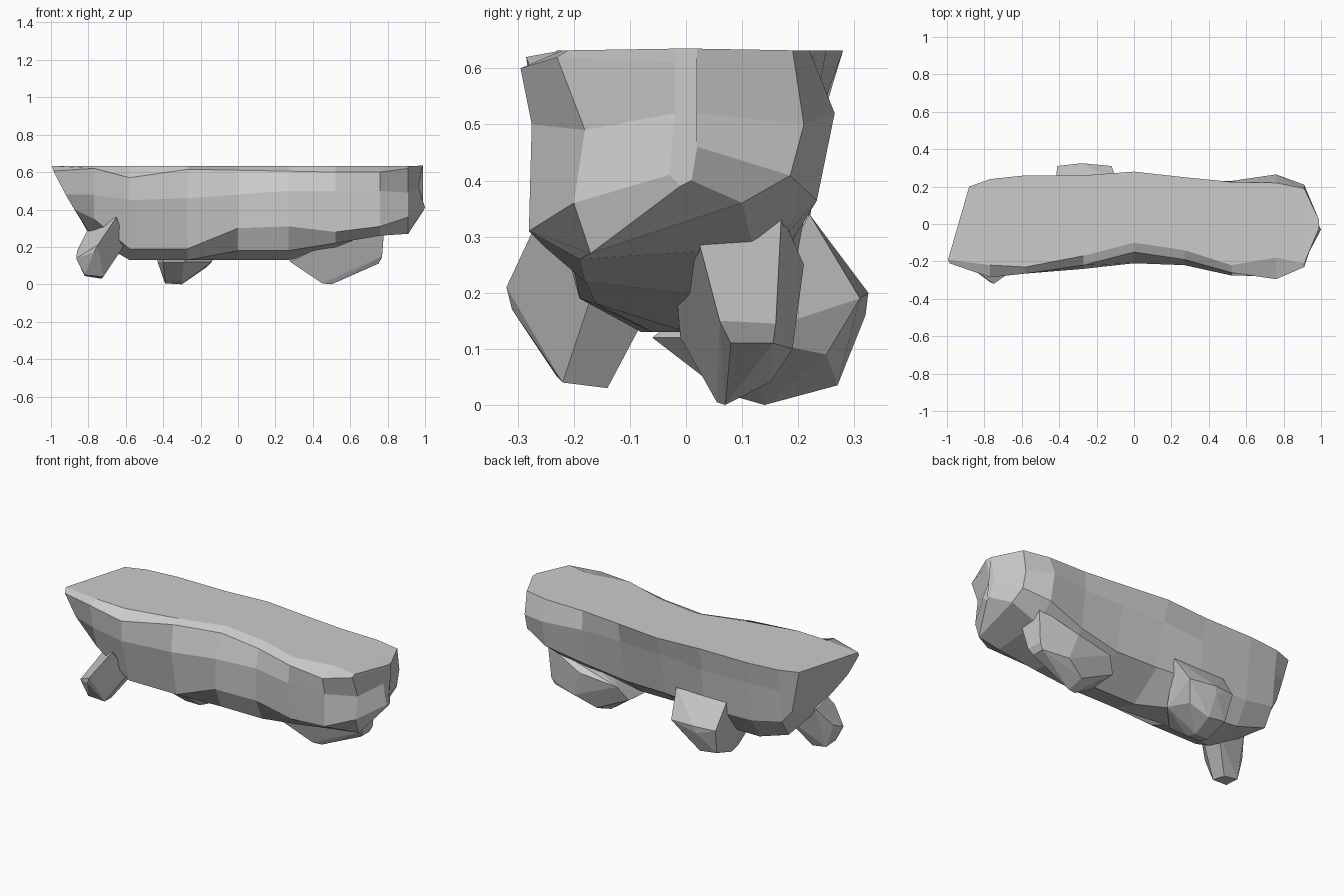
import bpy, bmesh

TOP = 0.632


def finish(bm, name):
    bmesh.ops.recalc_face_normals(bm, faces=bm.faces[:])
    mesh = bpy.data.meshes.new(name)
    bm.to_mesh(mesh)
    bm.free()
    obj = bpy.data.objects.new(name, mesh)
    bpy.context.collection.objects.link(obj)
    return obj


# Slab cross-sections: x, top front y, six (y, z) pairs front to back, top back y
sections = [
    (-1.0, -.19, -.21, .605, -.20, .48, -.15, .40, -.03, .32, .13, .31, .19, .50, .20),
    (-.77, -.22, -.285, .62, -.26, .48, -.22, .35, -.07, .24, .14, .21, .22, .50, .24),
    (-.58, -.23, -.265, .57, -.26, .45, -.19, .19, -.08, .13, .14, .15, .235, .50, .26),
    (-.27, -.17, -.22, .615, -.24, .46, -.19, .19, -.06, .13, .12, .14, .24, .50, .26),
    (0.00, -.10, -.15, .61, -.21, .48, -.21, .30, -.16, .18, .0, .13, .24, .52, .28),
    (0.27, -.14, -.19, .605, -.22, .50, -.22, .31, -.16, .18, .0, .13, .23, .52, .25),
    (0.52, -.22, -.26, .60, -.275, .50, -.25, .28, -.18, .22, .08, .19, .23, .52, .225),
    (0.76, -.18, -.295, .60, -.275, .50, -.28, .31, -.19, .26, .12, .28, .265, .52, .22),
    (0.91, -.21, -.23, .62, -.18, .49, -.20, .36, -.17, .27, .10, .36, .21, .50, .19),
]


def ring_points(row):
    x, rest = row[0], row[2:-1]
    yz = [(row[1], TOP)] + list(zip(rest[::2], rest[1::2])) + [(row[-1], TOP)]
    # lower back corner bulges out under the back wall
    (yb, zb), (ym, zm) = yz[5], yz[6]
    yz.insert(6, (yb + .78 * (ym - yb), zb + .35 * (zm - zb)))
    if x == -1.0:  # left end leans inward toward the back and the bottom
        return [(x + .29 * (y + .21) + (.5 - .6 * (y + .21)) * (TOP - z), y, z)
                for y, z in yz]
    return [(x, y, z) for y, z in yz]


rings = [ring_points(r) for r in sections]
# Right end closes on a nearly upright ridge
rings.append([(.99, -.02, .635), (.98, -.02, .61), (.965, -.02, .52), (1.0, -.03, .41),
              (.99, -.01, .39), (.99, .01, .40), (.98, .02, .46), (.965, .02, .52),
              (.99, .02, .635)])

bm = bmesh.new()
loops = [[bm.verts.new(p) for p in ring] for ring in rings]
for a, b in zip(loops, loops[1:]):
    for i in range(len(a)):
        j = (i + 1) % len(a)
        bm.faces.new((a[i], a[j], b[j], b[i]))
bm.faces.new(loops[0])
bm.faces.new(loops[-1])
finish(bm, "stone_slab")


# Faceted boulder feet, each the hull of a few corners
def foot(name, points):
    bm = bmesh.new()
    for p in points:
        bm.verts.new(p)
    bmesh.ops.convex_hull(bm, input=bm.verts[:])
    loose = [v for v in bm.verts if not v.link_faces]
    bmesh.ops.delete(bm, geom=loose, context='VERTS')
    bmesh.ops.dissolve_limit(bm, angle_limit=0.12, verts=bm.verts[:], edges=bm.edges[:])
    finish(bm, name)


foot("left_front_foot", [
    (-.75, -.32, .21), (-.77, -.31, .17), (-.865, -.24, .14), (-.82, -.23, .05),
    (-.72, -.22, .04), (-.73, -.14, .03), (-.82, -.14, .045), (-.86, -.15, .18),
    (-.65, -.25, .36), (-.60, -.16, .22), (-.62, -.05, .20), (-.80, -.06, .30)])

foot("middle_back_foot", [
    (-.42, .22, .34), (-.09, .22, .34), (-.41, .31, .20), (-.28, .325, .20),
    (-.12, .31, .19), (-.29, .32, .16), (-.39, .27, .05), (-.28, .27, .035),
    (-.39, .13, .005), (-.30, .14, .0), (-.43, .10, .12), (-.14, .10, .12),
    (-.17, .25, .09), (-.40, -.06, .12), (-.29, -.06, .12), (-.39, .07, .02),
    (-.30, .07, .02)])

foot("right_foot", [
    (.785, .01, .34), (.785, .17, .34), (.77, .06, .15), (.77, .16, .145),
    (.75, .08, .11), (.75, .155, .11), (.45, .055, .005), (.50, .07, .0),
    (.48, .15, .04), (.28, -.01, .12), (.27, .15, .14), (.60, .19, .10),
    (.55, .21, .25), (.50, -.02, .23), (.32, .19, .22)])
